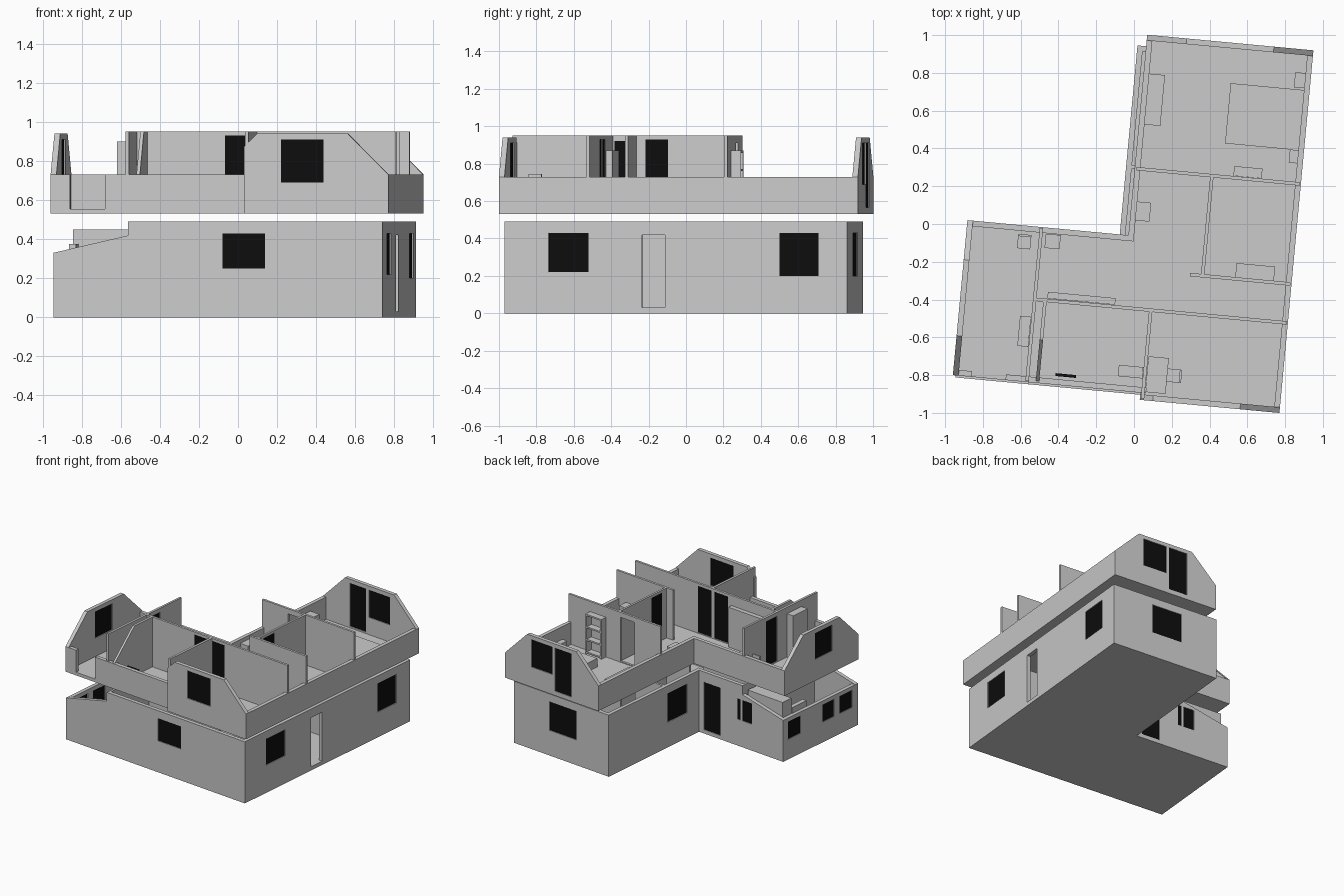
import bpy, bmesh, math
from mathutils import Matrix

if "Cube" in bpy.data.objects:
    bpy.data.objects.remove(bpy.data.objects["Cube"])

# The whole plan is square in local (u, v) and turned slightly about z
TURN = Matrix.Rotation(math.radians(-5.36), 4, 'Z')
glass = bpy.data.materials.new("dark_glass")
glass.diffuse_color = (0.004, 0.004, 0.004, 1)
glass.use_nodes = True
glass.node_tree.nodes["Principled BSDF"].inputs["Base Color"].default_value = glass.diffuse_color


def finish(name, bm, mat=None):
    bmesh.ops.recalc_face_normals(bm, faces=bm.faces[:])
    bm.transform(TURN)
    me = bpy.data.meshes.new(name)
    bm.to_mesh(me)
    bm.free()
    ob = bpy.data.objects.new(name, me)
    bpy.context.collection.objects.link(ob)
    if mat:
        me.materials.append(mat)
    return ob


def add_box(bm, u0, u1, v0, v1, z0, z1):
    m = Matrix.Translation(((u0 + u1) / 2, (v0 + v1) / 2, (z0 + z1) / 2))
    m = m @ Matrix.Diagonal((u1 - u0, v1 - v0, z1 - z0, 1))
    bmesh.ops.create_cube(bm, size=1, matrix=m)


def boxes(name, *items, mat=None):
    bm = bmesh.new()
    for it in items:
        add_box(bm, *it)
    return finish(name, bm, mat)


def slab(name, outline, z0, z1):
    bm = bmesh.new()
    f = bm.faces.new([bm.verts.new((u, v, z0)) for u, v in outline])
    r = bmesh.ops.extrude_face_region(bm, geom=[f], use_keep_orig=True)
    vs = [g for g in r['geom'] if isinstance(g, bmesh.types.BMVert)]
    bmesh.ops.translate(bm, verts=vs, vec=(0, 0, z1 - z0))
    return finish(name, bm)


def wall(name, axis, p0, p1, profile, panes=(), openings=()):
    """Profile of (along, z) points, extruded from p0 to p1, with real holes."""
    place = (lambda a, z: (a, p0, z)) if axis == 'u' else (lambda a, z: (p0, a, z))
    bm = bmesh.new()
    loops = [profile] + [[(a, c), (b, c), (b, d), (a, d)]
                         for a, b, c, d in list(panes) + list(openings)]
    edges = []
    for loop in loops:
        vs = [bm.verts.new(place(a, z)) for a, z in loop]
        edges += [bm.edges.new((vs[i - 1], vs[i])) for i in range(len(vs))]
    bmesh.ops.triangle_fill(bm, edges=edges, use_beauty=True)
    r = bmesh.ops.extrude_face_region(bm, geom=bm.faces[:], use_keep_orig=True)
    vs = [g for g in r['geom'] if isinstance(g, bmesh.types.BMVert)]
    d = p1 - p0
    bmesh.ops.translate(bm, verts=vs, vec=(0, d, 0) if axis == 'u' else (d, 0, 0))
    finish(name, bm)
    if panes:
        lo, hi = sorted((p0 + d * 0.2, p1 - d * 0.2))
        boxes(name + "_glass", *[(a, b, lo, hi, c, e) if axis == 'u' else (lo, hi, a, b, c, e)
                                 for a, b, c, e in panes], mat=glass)


def rect(a, b, c, d):
    return [(a, c), (b, c), (b, d), (a, d)]


T = 0.03
# ---------- Lower storey ----------
L, R, F, B, W, N = -0.07, 0.827, -0.897, 0.943, -0.865, -0.065
H = 0.49
slab("ground_slab", [(W, F), (R, F), (R, B), (L, B), (L, N), (W, N)], 0, 0.03)
wing_top = [(-0.475, H), (-0.475, 0.42), (W, 0.33)]
wall("lower_front_wall", 'u', F, F + T, [(W, 0), (R, 0), (R, H)] + wing_top,
     panes=[(0.004, 0.223, 0.25, 0.43)])
wall("lower_right_wall", 'v', R, R - T, rect(F, B, 0, H),
     panes=[(-0.66, -0.447, 0.22, 0.43), (0.58, 0.79, 0.2, 0.43)],
     openings=[(-0.16, -0.035, 0.03, 0.42)])
wall("lower_back_wall", 'u', B, B - T, rect(L, R, 0, H), panes=[(0.235, 0.49, 0.2, 0.43)])
wall("lower_inner_left_wall", 'v', L, L + T, rect(N - T, B, 0, H),
     panes=[(0.07, 0.295, 0.2, 0.43)])
wall("lower_wing_back_wall", 'u', N, N - T, [(W, 0), (L + T, 0), (L + T, H)] + wing_top,
     panes=[(-0.27, -0.116, 0.03, 0.41), (-0.57, -0.43, 0.21, 0.375)])
wall("lower_wing_end_wall", 'v', W, W + T, rect(F, N, 0, 0.33),
     panes=[(-0.26, -0.12, 0.16, 0.3), (-0.63, -0.5, 0.16, 0.3), (-0.83, -0.69, 0.16, 0.3)])

# Lower partitions and fittings
t = 0.018
wall("lower_cross_wall", 'u', -0.445, -0.445 + t, rect(-0.47, R, 0.03, H),
     openings=[(0.2, 0.33, 0.04, 0.42)])
wall("lower_mid_wall", 'u', 0.29, 0.29 + t, rect(L, R, 0.03, H),
     openings=[(0.22, 0.36, 0.04, 0.42)])
wall("lower_wing_wall", 'v', -0.48, -0.48 + t, rect(F, N, 0.03, H),
     openings=[(-0.38, -0.25, 0.04, 0.41)])
wall("lower_hall_wall", 'v', 0.385, 0.385 + t, rect(-0.24, 0.29, 0.03, H))
boxes("lower_cabinets", (-0.83, -0.66, -0.2, -0.1, 0.03, 0.45),
      (-0.66, -0.5, -0.2, -0.1, 0.03, 0.45), (-0.835, -0.8, -0.36, -0.2, 0.03, 0.375))

# ---------- Upper storey ----------
L, R, F, B, W, N, S = -0.024, 0.86, -0.924, 1.004, -0.88, -0.062, -0.886
Z0, ZK, ZT, ZW = 0.53, 0.73, 0.94, 0.95
XS = 0.117
slab("upper_slab", [(W, S), (XS, S), (XS, F), (R, F), (R, B), (L, B), (L, N), (W, N)], Z0, 0.553)
rise = ZT - ZK
gable = [(L, Z0), (R, Z0), (R, ZK), (R - rise, ZT), (L + rise, ZT), (L, ZK)]
wall("upper_back_gable", 'u', B, B - T, gable,
     panes=[(0.41, 0.61, 0.69, 0.91), (0.23, 0.385, 0.565, 0.91)])
wall("upper_front_gable", 'u', F, F + T,
     [(XS, Z0), (R, Z0), (R, ZK), (R - rise, ZT), (L + rise, ZT), (XS, ZK + XS - L)],
     panes=[(0.308, 0.527, 0.69, 0.91)])
wall("upper_wing_gable", 'v', W, W + T,
     [(S, Z0), (N, Z0), (N, ZK), (N - rise, ZT), (S + rise, ZT), (S, ZK)],
     panes=[(-0.59, -0.40, 0.7, 0.91)])
wall("upper_right_knee_wall", 'v', R, R - T, rect(F, B, Z0, ZK))
wall("upper_left_knee_wall", 'v', L, L + T, rect(N - T, B, Z0, ZK))
wall("upper_wing_back_knee_wall", 'u', N, N - T, rect(W, L + T, Z0, ZK))
wall("upper_wing_front_knee_wall", 'u', S, S + T,
     [(W, Z0), (XS + T, Z0), (XS + T, ZK), (-0.6, ZK), (-0.6, 0.555), (-0.78, 0.555),
      (-0.78, ZK), (W, ZK)])

# Upper partitions
Z1 = 0.55
wall("bedroom_wall", 'u', 0.284, 0.284 + t, rect(L + 0.01, R - 0.005, Z1, ZW),
     openings=[(0.23, 0.365, 0.56, 0.91)])
wall("hall_wall", 'v', 0.378, 0.378 + t, rect(-0.24, 0.284, Z1, ZW),
     panes=[(-0.18, -0.06, 0.56, 0.93)])
wall("small_room_wall", 'u', -0.248, -0.248 + t, rect(0.32, R - 0.005, Z1, ZW))
wall("corridor_wall", 'u', -0.455, -0.455 + t, rect(-0.48, R - 0.005, Z1, ZW),
     panes=[(0.13, 0.26, 0.56, 0.93), (-0.025, 0.1, 0.56, 0.93)])
wall("front_rooms_wall", 'v', 0.122, 0.122 + t, rect(F + 0.005, -0.445, Z1, ZW))
wall("wing_wall", 'v', -0.495, -0.495 + t, rect(S + 0.005, N - 0.005, Z1, ZW),
     panes=[(-0.43, -0.31, 0.56, 0.92)])
wall("bath_wall", 'v', -0.44, -0.44 + t,
     [(S + 0.01, Z1), (-0.45, Z1), (-0.45, ZW), (S + 0.23, ZW), (S + 0.01, ZK)])

# Upper furniture
boxes("bed", (0.44, 0.83, 0.47, 0.79, Z1, 0.62))
boxes("nightstands", (0.775, 0.83, 0.8, 0.88, Z1, 0.63), (0.785, 0.83, 0.4, 0.47, Z1, 0.63))
boxes("bedroom_dresser", (0.005, 0.09, 0.53, 0.8, Z1, 0.68))
boxes("small_room_cabinet", (0.56, 0.765, -0.23, -0.155, Z1, 0.72))
boxes("hall_cabinet", (0.006, 0.08, 0.02, 0.12, Z1, 0.7))
boxes("wing_cabinet", (-0.46, -0.38, -0.17, -0.095, Z1, 0.7))
boxes("corridor_wardrobe", (-0.42, -0.06, -0.435, -0.4, Z1, 0.87))
boxes("wing_wardrobe", (-0.555, -0.497, -0.7, -0.54, Z1, 0.9))
boxes("low_bench", (-0.01, 0.12, -0.81, -0.75, Z1, 0.65))
boxes("wall_screen", (-0.34, -0.23, -0.84, -0.825, 0.6, 0.72), mat=glass)

# Open shelf unit
su0, su1, sv0, sv1 = 0.5, 0.65, 0.303, 0.355
boxes("shelf_unit", (su0, su0 + 0.012, sv0, sv1, Z1, 0.87), (su1 - 0.012, su1, sv0, sv1, Z1, 0.87),
      *[(su0, su1, sv0, sv1, z, z + 0.012) for z in (0.56, 0.66, 0.76, 0.858)])

# Desk with panel legs
du0, du1, dv0, dv1 = 0.142, 0.25, -0.88, -0.69
boxes("desk", (du0, du1, dv0, dv1, 0.665, 0.68), (du0, du1, dv0, dv0 + 0.012, Z1, 0.665),
      (du0, du1, dv1 - 0.012, dv1, Z1, 0.665))


def chair(name, u, v, back):
    """Seat, four legs and a back rest toward the (du, dv) side."""
    s = 0.035
    parts = [(u - s, u + s, v - s, v + s, 0.625, 0.64)]
    parts += [(u + i * 0.03 - 0.005, u + i * 0.03 + 0.005, v + j * 0.03 - 0.005,
               v + j * 0.03 + 0.005, Z1, 0.625) for i in (-1, 1) for j in (-1, 1)]
    bu, bv = u + back[0] * s, v + back[1] * s
    hu, hv = (0.006, s) if back[0] else (s, 0.006)
    parts.append((bu - hu, bu + hu, bv - hv, bv + hv, 0.64, 0.745))
    boxes(name, *parts)


chair("desk_chair", 0.285, -0.78, (1, 0))
chair("wing_chair", -0.57, -0.15, (0, 1))
